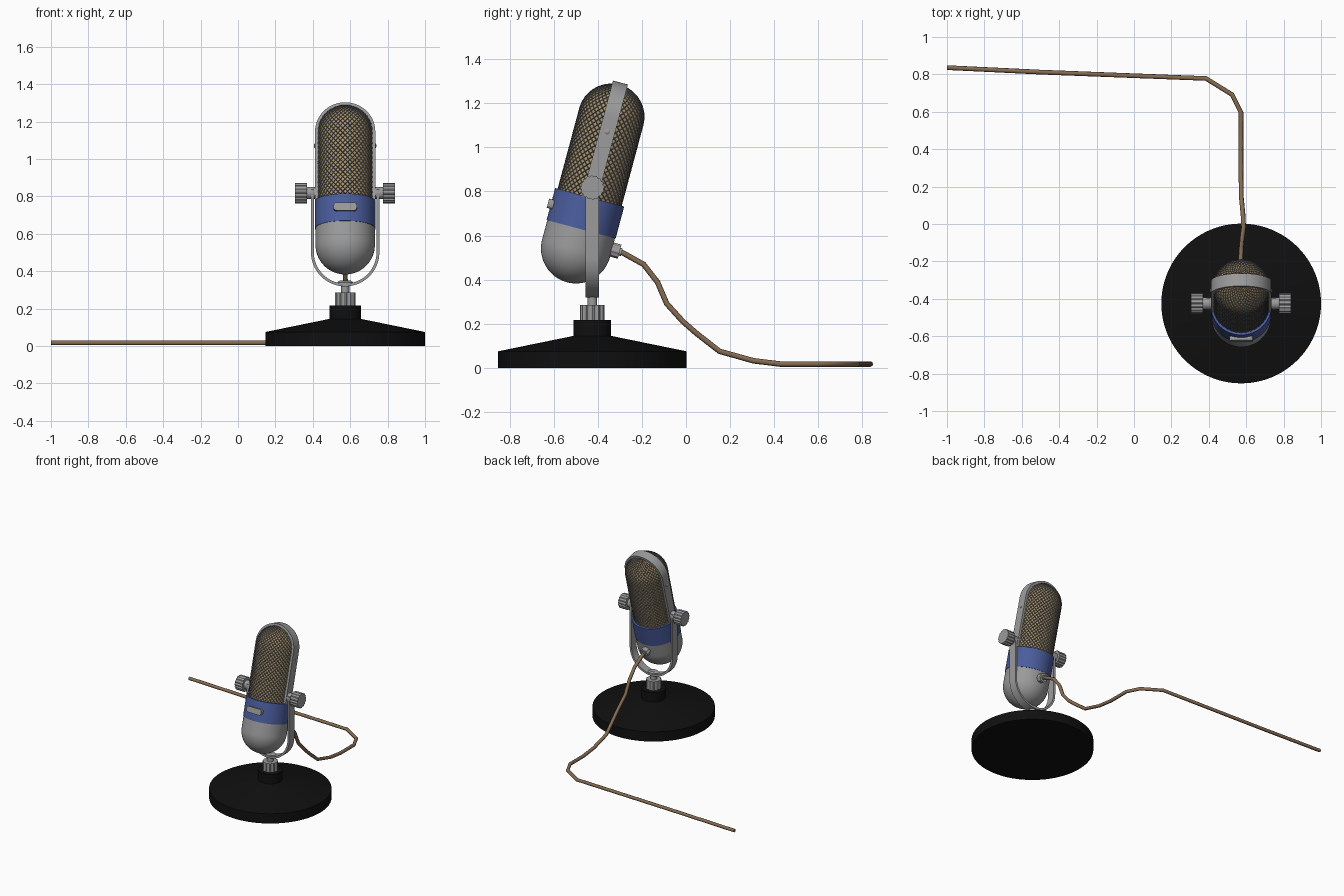
import bpy, bmesh, math
from mathutils import Matrix, Vector

if "Cube" in bpy.data.objects:
    bpy.data.objects.remove(bpy.data.objects["Cube"])


def material(name, r, g, b):
    m = bpy.data.materials.new(name)
    m.diffuse_color = (r, g, b, 1)
    m.use_nodes = True
    m.node_tree.nodes["Principled BSDF"].inputs["Base Color"].default_value = m.diffuse_color
    return m


METAL = material("grey metal", 0.33, 0.33, 0.33)
BLUE = material("blue enamel", 0.07, 0.11, 0.34)
BLACK = material("black base", 0.005, 0.005, 0.005)
CORD = material("brown cord", 0.24, 0.15, 0.085)
TAN = material("tan grille", 0.42, 0.31, 0.16)
WIRE = material("slate grille wire", 0.13, 0.135, 0.15)

CX, CY, PIVOT_Z = 0.573, -0.425, 0.818
STAND = Matrix.Translation((CX, CY, 0))
PIVOT = Matrix.Translation((CX, CY, PIVOT_Z))
TILT = PIVOT @ Matrix.Rotation(math.radians(-15), 4, 'X')   # leaning microphone frame


def finish(name, bm, mats, matrix, smooth=True):
    bmesh.ops.remove_doubles(bm, verts=bm.verts, dist=1e-5)
    bmesh.ops.recalc_face_normals(bm, faces=bm.faces)
    bm.transform(matrix)
    me = bpy.data.meshes.new(name)
    bm.to_mesh(me)
    bm.free()
    ob = bpy.data.objects.new(name, me)
    bpy.context.collection.objects.link(ob)
    for m in mats:
        me.materials.append(m)
    if smooth:
        bpy.ops.object.select_all(action='DESELECT')
        ob.select_set(True)
        bpy.context.view_layer.objects.active = ob
        bpy.ops.object.shade_smooth_by_angle(angle=math.radians(30))
    return ob


def lathe(name, profile, mat, matrix, seg=64, ridge=0.0):
    """Turn (radius, z) points around z; ridge > 0 gives a knurled rim."""
    bm = bmesh.new()
    rings = []
    for r, z in profile:
        ring = []
        for i in range(seg):
            a = 2 * math.pi * i / seg
            k = r * (1 - ridge * (i // 2 % 2))
            ring.append(bm.verts.new((k * math.cos(a), k * math.sin(a), z)))
        rings.append(ring)
    for lo, hi in zip(rings, rings[1:]):
        for i in range(seg):
            j = (i + 1) % seg
            bm.faces.new((lo[i], lo[j], hi[j], hi[i]))
    return finish(name, bm, [mat], matrix, ridge == 0)


def drum(name, r, z0, z1, mat, matrix, seg=48, ridge=0.0):
    return lathe(name, [(0, z0), (r, z0), (r, z1), (0, z1)], mat, matrix, seg, ridge)


def hoop(name, r_in, r_out, width, arc_z, end_z, matrix):
    """Flat U-shaped strap in the xz plane, arc on the side away from end_z."""
    s = 1 if arc_z > end_z else -1
    path = [(1, 0, end_z)]
    for i in range(33):
        a = math.pi * i / 32
        path.append((math.cos(a), s * math.sin(a), arc_z))
    path.append((-1, 0, end_z))
    bm = bmesh.new()
    rows = [[bm.verts.new((c * r, y, z + n * r)) for r, y in
             ((r_in, -width / 2), (r_out, -width / 2), (r_out, width / 2), (r_in, width / 2))]
            for c, n, z in path]
    for a, b in zip(rows, rows[1:]):
        for i in range(4):
            j = (i + 1) % 4
            bm.faces.new((a[i], a[j], b[j], b[i]))
    bm.faces.new(rows[0])
    bm.faces.new(rows[-1])
    return finish(name, bm, [METAL], matrix)


# Stand: weighted base, knurled collar, neck
lathe("base", [(0, 0), (0.427, 0), (0.427, 0.075), (0.085, 0.145), (0.085, 0.218), (0, 0.218)],
      BLACK, STAND, 96)
drum("collar", 0.055, 0.215, 0.285, METAL, STAND, 48, 0.1)
drum("neck", 0.022, 0.28, 0.33, METAL, STAND)
hoop("yoke", 0.168, 0.183, 0.062, PIVOT_Z - 0.316, PIVOT_Z + 0.02, STAND)
lathe("yoke_button", [(0, 0.328), (0.031, 0.328), (0.031, 0.34), (0.022, 0.349), (0, 0.352)],
      METAL, STAND @ Matrix.Diagonal((1.4, 1, 1, 1)))

# Side knobs and axles, mirrored
for side, label in ((1, "right"), (-1, "left")):
    sideways = Matrix.Rotation(side * math.pi / 2, 4, 'Y')
    drum(label + "_axle", 0.033, 0.14, 0.21, METAL, PIVOT @ sideways)
    drum(label + "_knob", 0.055, 0.203, 0.267, METAL, PIVOT @ sideways, 64, 0.08)
    rivet = TILT @ Matrix.Translation((0, 0, 0.262)) @ sideways
    lathe(label + "_rivet", [(0.013, 0.155), (0.012, 0.163), (0.006, 0.167), (0, 0.168)],
          METAL, rivet, 16)

# Lower shell: round bottom below the blue band
shell = [(0.159 * math.sin(a), -0.286 - 0.159 * math.cos(a))
         for a in (math.pi / 2 * i / 16 for i in range(17))]
lathe("lower_shell", shell + [(0.159, -0.19), (0, -0.19)], METAL, TILT)
drum("blue_band", 0.162, -0.196, -0.046, BLUE, TILT, 64)

# Grille: staggered diamond cells, sunk tan centres inside slate wires
R, DOME, N, STEP = 0.151, 0.332, 36, 0.0135
bm = bmesh.new()
rings, d = [], -0.07
while True:
    over = max(0, d - DOME) / R
    if over > 1.45:
        break
    r, z = R * math.cos(over), min(d, DOME) + R * math.sin(over)
    k = len(rings) % 2 / 2
    rings.append([bm.verts.new((r * math.cos(2 * math.pi * (i + k) / N),
                                r * math.sin(2 * math.pi * (i + k) / N), z)) for i in range(N)])
    d += STEP
for n in range(1, len(rings) - 1):
    for i in range(N):
        left, right = (i - 1, i) if n % 2 == 0 else (i, (i + 1) % N)
        # the side corners belong to this ring, the upper and lower to its neighbours
        tip = i
        a, b = rings[n][i], rings[n][(i + 1) % N]
        tip = i if n % 2 == 0 else (i + 1) % N
        bm.faces.new((a, rings[n - 1][tip], b, rings[n + 1][tip]))
cells = list(bm.faces)
bmesh.ops.recalc_face_normals(bm, faces=cells)
bmesh.ops.inset_individual(bm, faces=cells, thickness=0.0, depth=0.0)
for f in bm.faces:
    f.material_index = 1
for f in cells:
    f.material_index = 0
    c = f.calc_center_median()
    inward = Vector((c.x, c.y, c.z - min(c.z, DOME))).normalized() * -0.003
    for v in f.verts:
        v.co = v.co.lerp(c, 0.24) + inward
finish("grille", bm, [TAN, WIRE], TILT, False)

# Strap over the grille
hoop("grille_strap", 0.143, 0.161, 0.07, DOME, -0.05, TILT)

# Front badge: blank rounded plate
bm = bmesh.new()
bmesh.ops.create_cube(bm, size=1, matrix=Matrix.Diagonal((0.124, 0.034, 0.043, 1)))
bmesh.ops.bevel(bm, geom=[e for e in bm.edges if abs(e.verts[0].co.y - e.verts[1].co.y) > 0.01],
                offset=0.015, segments=4, profile=0.5, affect='EDGES')
finish("front_badge", bm, [METAL], TILT @ Matrix.Translation((0, -0.159, -0.121)))

# Rear socket and cord
rear = TILT @ Matrix.Translation((0, 0, -0.249)) @ Matrix.Rotation(-math.pi / 2, 4, 'X')
drum("cord_socket", 0.033, 0.14, 0.195, METAL, rear, 32, 0.08)
drum("cord_sleeve", 0.018, 0.19, 0.205, METAL, rear, 24)
points = [(0.57, -0.305, 0.53), (0.57, -0.28, 0.518), (0.57, -0.192, 0.469), (0.573, -0.129, 0.388),
          (0.577, -0.088, 0.292), (0.586, -0.015, 0.211), (0.583, 0.048, 0.156),
          (0.573, 0.152, 0.075), (0.572, 0.306, 0.032), (0.572, 0.429, 0.017),
          (0.572, 0.596, 0.017), (0.524, 0.692, 0.017), (0.385, 0.778, 0.017),
          (-0.5, 0.812, 0.017), (-1.0, 0.836, 0.017)]
curve = bpy.data.curves.new("cord", 'CURVE')
curve.dimensions = '3D'
curve.bevel_depth = 0.0125
curve.bevel_resolution = 2
curve.use_fill_caps = True
line = curve.splines.new('POLY')
line.points.add(len(points) - 1)
for p, co in zip(line.points, points):
    p.co = (*co, 1)
curve.materials.append(CORD)
cord = bpy.data.objects.new("cord", curve)
bpy.context.collection.objects.link(cord)
bpy.ops.object.select_all(action='DESELECT')
cord.select_set(True)
bpy.context.view_layer.objects.active = cord
bpy.ops.object.convert(target='MESH')
